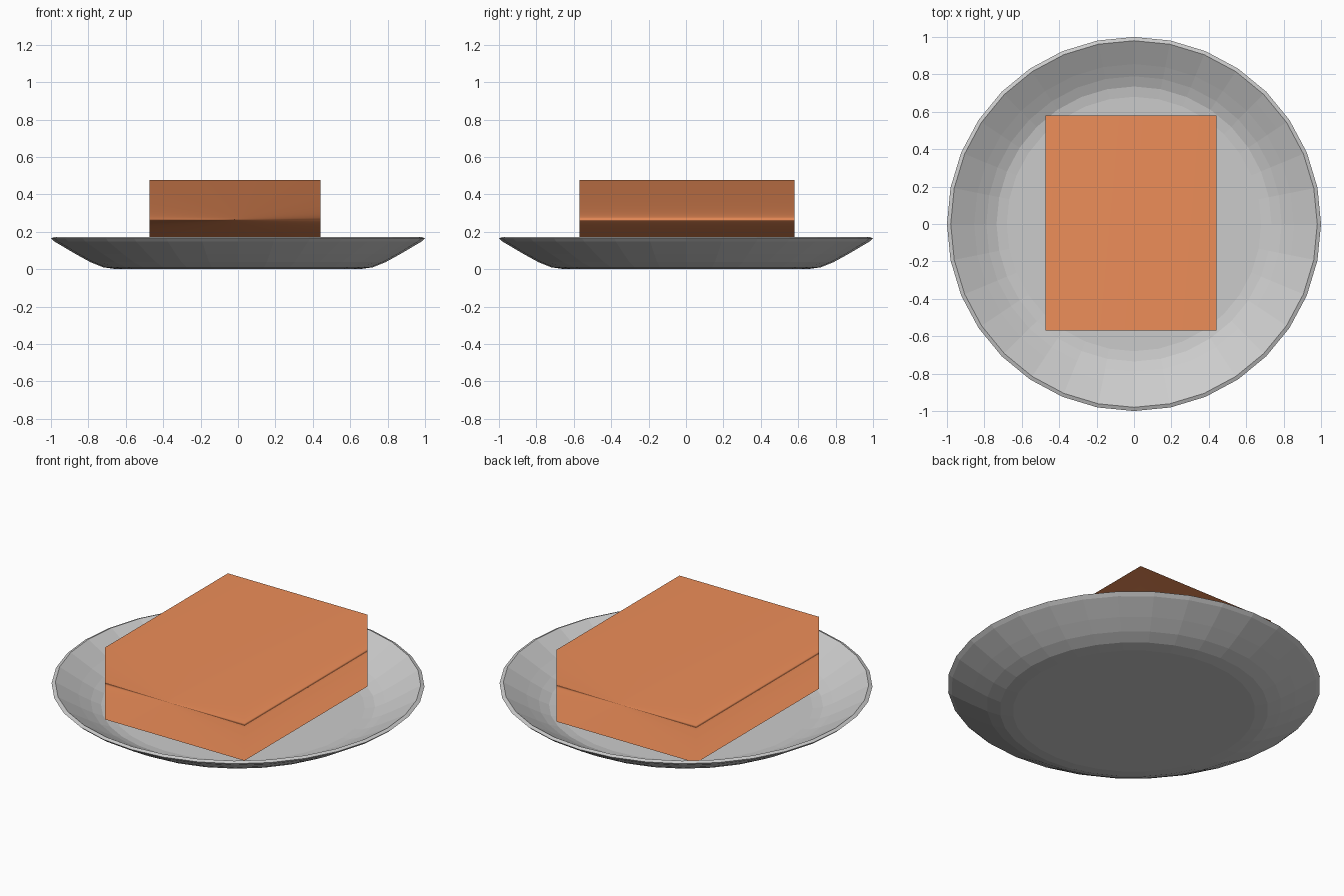
import bpy, bmesh, math

if "Cube" in bpy.data.objects:
    bpy.data.objects.remove(bpy.data.objects["Cube"])

SIDES = 32


def new_object(name, bm):
    bmesh.ops.recalc_face_normals(bm, faces=bm.faces)
    mesh = bpy.data.meshes.new(name)
    bm.to_mesh(mesh)
    bm.free()
    obj = bpy.data.objects.new(name, mesh)
    bpy.context.collection.objects.link(obj)
    return obj


# Plate: (radius, height) profile from underside centre, round the rim, to the inner floor
profile = [(0.65, 0.0), (0.72, 0.01), (0.79, 0.038), (0.87, 0.082), (0.98, 0.147),
           (1.0, 0.165), (0.98, 0.173), (0.92, 0.138), (0.855, 0.10),
           (0.79, 0.065), (0.735, 0.042), (0.68, 0.034)]
bm = bmesh.new()
rings = []
for r, z in profile:
    rings.append([bm.verts.new((r * math.cos(2 * math.pi * i / SIDES),
                                r * math.sin(2 * math.pi * i / SIDES), z))
                  for i in range(SIDES)])
for a, b in zip(rings, rings[1:]):
    for i in range(SIDES):
        j = (i + 1) % SIDES
        bm.faces.new((a[i], a[j], b[j], b[i]))
bm.faces.new(rings[0])
bm.faces.new(rings[-1])
new_object("plate", bm)

# Cake slab: plain box, softly shaded with the large top and bottom dominating
bm = bmesh.new()
bmesh.ops.create_cube(bm, size=1)
bmesh.ops.scale(bm, vec=(0.914, 1.15, 0.425), verts=bm.verts)
bmesh.ops.translate(bm, vec=(-0.016, 0.006, 0.2645), verts=bm.verts)
for f in bm.faces:
    f.smooth = True
cake = new_object("cake_slab", bm)
soft = cake.modifiers.new("soft_shading", 'WEIGHTED_NORMAL')
soft.weight = 90

icing = bpy.data.materials.new("orange_cake")
icing.diffuse_color = (0.85, 0.27, 0.10, 1)
icing.use_nodes = True
icing.node_tree.nodes["Principled BSDF"].inputs["Base Color"].default_value = icing.diffuse_color
cake.data.materials.append(icing)
